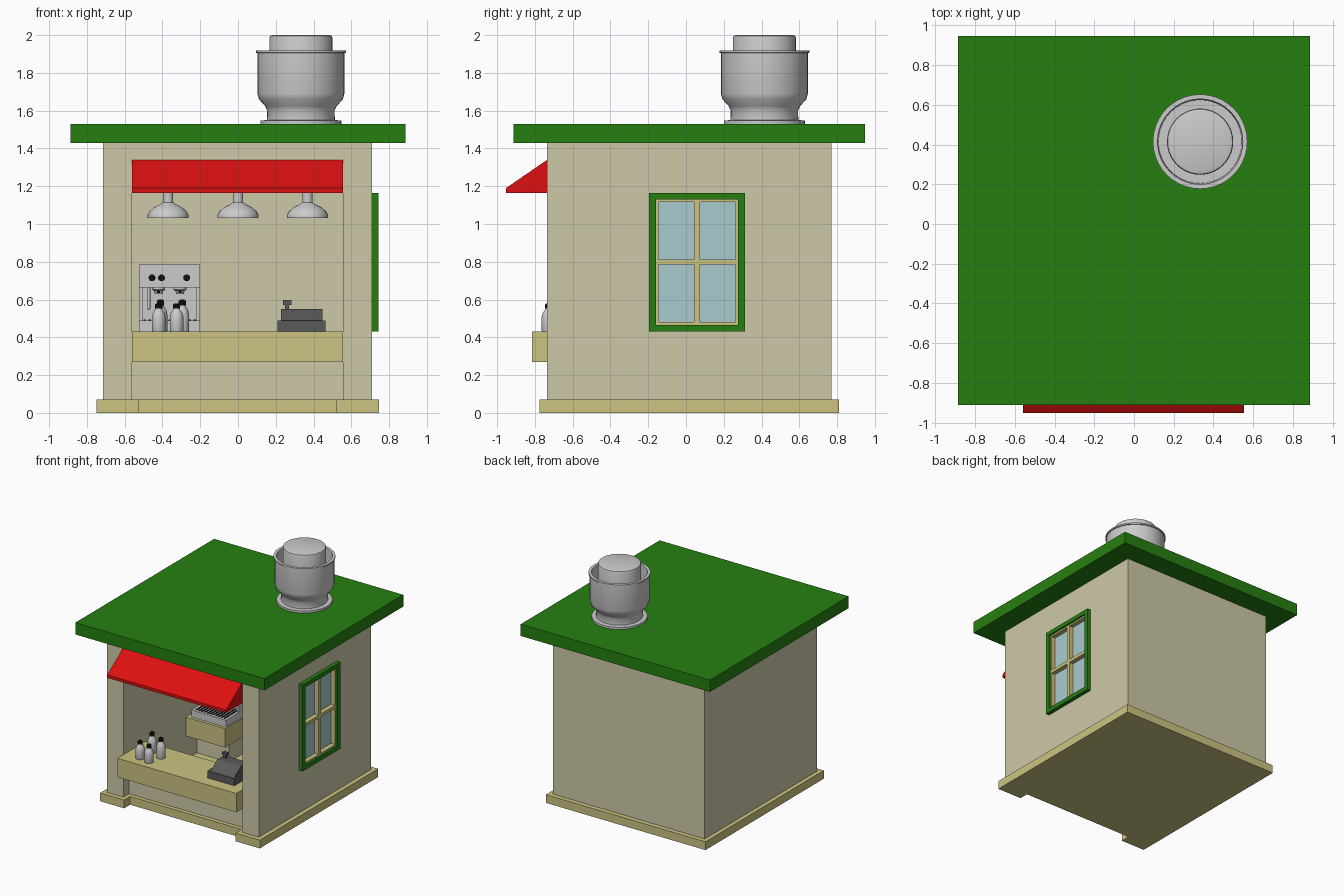
import bpy, bmesh, math
from mathutils import Vector, Matrix

if "Cube" in bpy.data.objects:
    bpy.data.objects.remove(bpy.data.objects["Cube"])


def material(name, hexcode):
    rgb = [int(hexcode[i:i + 2], 16) / 255 for i in (0, 2, 4)]
    m = bpy.data.materials.new(name)
    m.diffuse_color = (*[((c + 0.055) / 1.055) ** 2.4 if c > 0.04 else c / 12.92 for c in rgb], 1)
    m.use_nodes = True
    m.node_tree.nodes["Principled BSDF"].inputs["Base Color"].default_value = m.diffuse_color
    return m


WALL = material("wall_cream", "CEC9A8")
TRIM = material("trim_sand", "CCC482")
GREEN = material("green", "267F10")
RED = material("red", "DE1010")
GLASS = material("glass", "A9CBCE")
BLACK = material("black", "101010")
DARK = material("dark_grey", "5A5A5A")


def finish(name, bm, mat=None, smooth=False):
    bmesh.ops.remove_doubles(bm, verts=bm.verts, dist=1e-5)
    bmesh.ops.recalc_face_normals(bm, faces=bm.faces)
    me = bpy.data.meshes.new(name)
    bm.to_mesh(me)
    bm.free()
    ob = bpy.data.objects.new(name, me)
    bpy.context.collection.objects.link(ob)
    if mat:
        me.materials.append(mat)
    if smooth:
        bpy.ops.object.select_all(action='DESELECT')
        ob.select_set(True)
        bpy.context.view_layer.objects.active = ob
        bpy.ops.object.shade_smooth_by_angle(angle=math.radians(35))
    return ob


def add_box(bm, x0, x1, y0, y1, z0, z1):
    mtx = Matrix.Translation(((x0 + x1) / 2, (y0 + y1) / 2, (z0 + z1) / 2)) @ \
        Matrix.Diagonal((x1 - x0, y1 - y0, z1 - z0, 1))
    bmesh.ops.create_cube(bm, size=1, matrix=mtx)


def box(name, dims, mat=None):
    bm = bmesh.new()
    add_box(bm, *dims)
    return finish(name, bm, mat)


def prism(name, pts, direction, mat=None):
    """Extrude a closed outline of 3D points along a vector."""
    bm = bmesh.new()
    face = bm.faces.new([bm.verts.new(p) for p in pts])
    new = bmesh.ops.extrude_face_region(bm, geom=[face])["geom"]
    bmesh.ops.translate(bm, vec=direction, verts=[v for v in new if isinstance(v, bmesh.types.BMVert)])
    if face.is_valid and not any(len(e.link_faces) == 2 for e in face.edges):
        bm.faces.remove(face)
    # make sure the starting cap exists
    if any(len(e.link_faces) == 1 for e in bm.edges):
        bmesh.ops.holes_fill(bm, edges=[e for e in bm.edges if len(e.link_faces) == 1])
    return finish(name, bm, mat)


def ring_x(name, outer, inner, x0, x1, mat):
    """Rectangular frame lying in the yz plane; rectangles are y0, y1, z0, z1."""
    bm = bmesh.new()

    def loop(r, x):
        y0, y1, z0, z1 = r
        return [bm.verts.new((x, y, z)) for y, z in ((y0, z0), (y1, z0), (y1, z1), (y0, z1))]
    loops = [loop(outer, x0), loop(outer, x1), loop(inner, x1), loop(inner, x0)]
    for k in range(4):
        a, b = loops[k], loops[(k + 1) % 4]
        for i in range(4):
            j = (i + 1) % 4
            bm.faces.new((a[i], a[j], b[j], b[i]))
    return finish(name, bm, mat)


def lathe(name, profile, loc, mat=None, n=32, tilt=None):
    """Revolve (radius, height) points about z, then place at loc."""
    bm = bmesh.new()
    rings = [[bm.verts.new((r * math.cos(2 * math.pi * i / n), r * math.sin(2 * math.pi * i / n), z))
              for i in range(n)] for r, z in profile]
    for a, b in zip(rings, rings[1:]):
        for i in range(n):
            j = (i + 1) % n
            bm.faces.new((a[i], a[j], b[j], b[i]))
    mtx = Matrix.Translation(Vector(loc))
    if tilt:
        mtx = mtx @ Matrix.Rotation(tilt, 4, 'X')
    bm.transform(mtx)
    return finish(name, bm, mat, True)


# base slab with the shallow notch at the front
base = [(-.75, -.775), (-.525, -.775), (-.525, -.695), (.52, -.695), (.52, -.775), (.747, -.775), (.747, .81), (-.75, .81)]
prism("base", [(x, y, 0) for x, y in base], (0, 0, .07), TRIM)

# walls, lintel and low front panel
box("left_wall", (-.715, -.56, -.735, .77, .07, 1.43), WALL)
box("back_wall", (-.56, .555, .615, .77, .07, 1.43), WALL)
box("front_lintel", (-.56, .555, -.735, -.60, 1.34, 1.43), WALL)
box("front_panel", (-.56, .555, -.66, -.56, .07, .27), WALL)
ring_x("right_wall", (-.735, .77, .07, 1.43), (-.16, .275, .465, 1.13), .555, .71, WALL)
box("roof", (-.887, .887, -.913, .947, 1.43, 1.53), GREEN)

# awning wedge
awning = [(-.735, 1.34), (-.953, 1.19), (-.953, 1.165), (-.735, 1.165)]
prism("awning", [(-.56, y, z) for y, z in awning], (1.115, 0, 0), RED)

# side window
ring_x("window_frame", (-.195, .312, .43, 1.165), (-.158, .275, .466, 1.13), .71, .743, GREEN)
ring_x("window_sash", (-.16, .277, .464, 1.132), (-.145, .262, .48, 1.117), .67, .728, TRIM)
box("window_mullion", (.67, .728, .042, .074, .47, 1.125), TRIM)
box("window_transom", (.67, .728, -.15, .27, .785, .812), TRIM)
box("window_glass", (.675, .69, -.155, .27, .47, 1.125), GLASS)

# serving counter and rear machine shelf
box("front_counter", (-.56, .555, -.815, -.44, .27, .43), TRIM)
box("rear_shelf", (-.56, -.19, .10, .615, .27, .43), TRIM)
box("rear_shelf_support", (-.56, -.26, .25, .615, .07, .27), WALL)

# roof vent
lathe("roof_vent", [(0, 1.53), (.215, 1.53), (.215, 1.548), (.18, 1.55), (.178, 1.60), (.19, 1.625), (.222, 1.66),
                    (.23, 1.69), (.23, 1.905), (.238, 1.907), (.238, 1.918), (.215, 1.918), (.21, 1.80), (.167, 1.80),
                    (.167, 1.985), (.163, 1.996), (.152, 2.0), (0, 2.0)], (.333, .415, 0), n=40)

# pendant lamps
for i, x in enumerate((-.37, 0, .368)):
    lathe(f"lamp_{i + 1}", [(0, 1.43), (.027, 1.43), (.027, 1.115), (.04, 1.105), (.075, 1.088), (.1, 1.065), (.109, 1.045),
                            (.109, 1.033), (.1, 1.033), (.092, 1.06), (.06, 1.085), (0, 1.095)], (x, -.40, 0))

# bottles with caps
for i, (x, y, s) in enumerate(((-.42, -.71, .88), (-.325, -.728, .88), (-.41, -.565, 1), (-.295, -.61, 1))):
    body = [(0, 0), (.034, 0), (.036, .005), (.036, .09), (.03, .115), (.017, .135), (.015, .145), (0, .145)]
    cap = [(0, .138), (.019, .138), (.019, .162), (.012, .17), (0, .17)]
    lathe(f"bottle_{i + 1}", [(r, z * s) for r, z in body], (x, y, .43), n=20)
    lathe(f"bottle_cap_{i + 1}", [(r, z * s) for r, z in cap], (x, y, .43), BLACK, n=20)

# cash register
box("register_base", (.21, .463, -.71, -.50, .43, .49), DARK)
prism("register_top", [(.228, y, z) for y, z in ((-.69, .49), (-.60, .55), (-.51, .55), (-.51, .49))], (.22, 0, 0), DARK)
box("register_pole", (.25, .27, -.55, -.53, .55, .575), DARK)
box("register_display", (.238, .282, -.555, -.525, .572, .597), DARK)

# coffee machine body
X0, X1 = -.525, -.20
box("machine_tray", (X0, X1, .125, .55, .43, .49))
box("machine_back", (X0 + .02, X1 - .02, .34, .55, .49, .67))
box("machine_head", (X0, X1, .20, .55, .665, .755))
for i, x in enumerate((X0, X1 - .02)):
    box(f"machine_side_{i + 1}", (x, x + .02, .30, .55, .49, .67))
ring = bmesh.new()
for dims in ((X0, X1, .20, .215, .755, .785), (X0, X1, .535, .55, .755, .785),
             (X0, X0 + .015, .215, .535, .755, .785), (X1 - .015, X1, .215, .535, .755, .785)):
    add_box(ring, *dims)
finish("machine_top_rail", ring)

# drip grate bars
bars = bmesh.new()
for i in range(11):
    x = X0 + .025 + i * .0265
    add_box(bars, x, x + .013, .145, .33, .488, .494)
finish("drip_grate", bars, BLACK)

# machine knobs, brew heads and steam wand
for i, x in enumerate((-.455, -.405, -.272)):
    lathe(f"knob_{i + 1}", [(0, 0), (.018, 0), (.018, .018), (0, .02)], (x, .20, .715), BLACK, 20, math.pi / 2)
for i, x in enumerate((-.42, -.307)):
    lathe(f"brew_head_{i + 1}", [(0, .67), (.034, .67), (.034, .652), (.024, .645), (.02, .63), (0, .628)], (x, .26, 0), n=20)
    box(f"brew_handle_{i + 1}", (x - .008, x + .008, .15, .245, .634, .648), BLACK)
lathe("steam_wand", [(0, .67), (.008, .67), (.008, .55), (0, .545)], (-.472, .23, 0), n=12)
